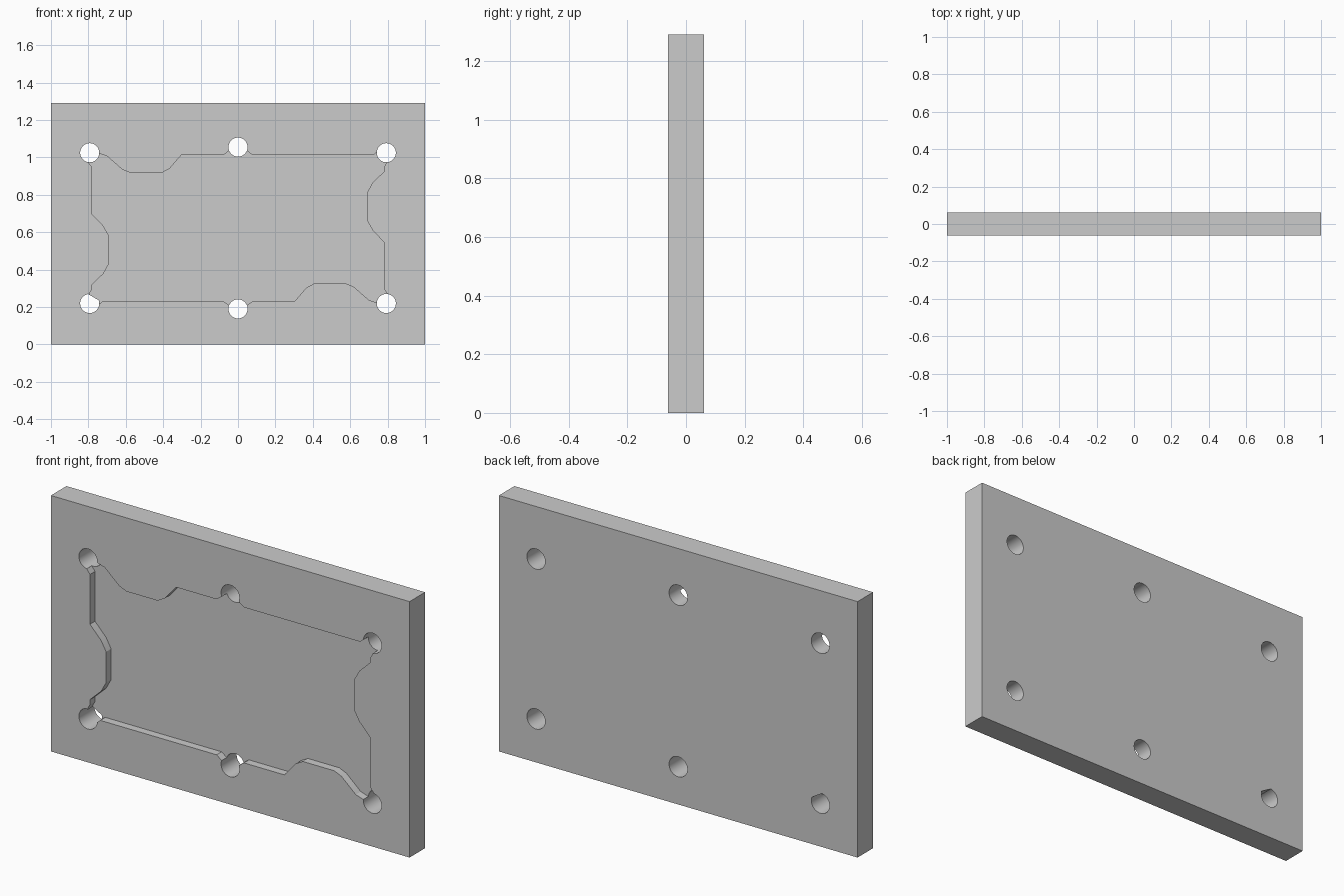
import bpy, bmesh, math

if "Cube" in bpy.data.objects:
    bpy.data.objects.remove(bpy.data.objects["Cube"])

HALF_T = 0.062       # half the plate thickness
HEIGHT = 1.29
MID_Z = 0.622        # centre of the pocket and hole pattern
DEPTH = 0.04         # pocket depth


def prism(name, outline, y0, y1):
    """Extrude an (x, z) outline from y0 to y1."""
    bm = bmesh.new()
    face = bm.faces.new([bm.verts.new((x, y0, z)) for x, z in outline])
    ext = bmesh.ops.extrude_face_region(bm, geom=[face])
    moved = [v for v in ext["geom"] if isinstance(v, bmesh.types.BMVert)]
    bmesh.ops.translate(bm, verts=moved, vec=(0, y1 - y0, 0))
    bmesh.ops.recalc_face_normals(bm, faces=bm.faces)
    mesh = bpy.data.meshes.new(name)
    bm.to_mesh(mesh)
    bm.free()
    obj = bpy.data.objects.new(name, mesh)
    bpy.context.collection.objects.link(obj)
    return obj


def cut(target, cutter):
    """Subtract the cutter and discard it."""
    cutter.hide_render = True
    mod = target.modifiers.new("cut", "BOOLEAN")
    mod.operation, mod.solver, mod.object = "DIFFERENCE", "EXACT", cutter
    bpy.context.view_layer.objects.active = target
    bpy.ops.object.modifier_apply(modifier=mod.name)
    bpy.data.objects.remove(cutter)


# Rectangular plate
plate = prism("plate", [(-1, 0), (1, 0), (1, HEIGHT), (-1, HEIGHT)], -HALF_T, HALF_T)

# Pocket outline: top and right edges, then the same turned half a revolution
half = [(-0.79, 1.025), (-0.74, 1.02), (-0.70, 1.007), (-0.62, 0.936),
        (-0.58, 0.919), (-0.405, 0.919), (-0.365, 0.941), (-0.302, 1.014),
        (-0.076, 1.014), (-0.045, 1.037), (0.045, 1.037), (0.076, 1.014),
        (0.725, 1.014), (0.75, 1.035),
        (0.795, 1.025), (0.795, 0.973), (0.782, 0.95), (0.782, 0.925),
        (0.72, 0.866), (0.692, 0.815), (0.692, 0.66), (0.72, 0.61),
        (0.782, 0.545), (0.782, 0.294), (0.80, 0.27)]
outline = half + [(-x, 2 * MID_Z - z) for x, z in half]
cut(plate, prism("pocket_cutter", outline, -HALF_T - 0.1, -HALF_T + DEPTH))

# Six through holes; the lower left one keeps a small flat web
for x, z in [(-0.793, 1.025), (0, 1.055), (0.793, 1.025),
             (-0.793, 0.219), (0, 0.19), (0.793, 0.219)]:
    web = x < -0.5 and z < 0.5
    ring = [(x + 0.051 * math.cos(math.radians(a)), z + 0.051 * math.sin(math.radians(a)))
            for a in range(0, 360, 10) if not (web and 20 < a < 100)]
    cut(plate, prism("hole_cutter", ring, -0.2, 0.2))

# Smooth hole walls, crisp edges elsewhere
bpy.ops.object.select_all(action="DESELECT")
plate.select_set(True)
bpy.context.view_layer.objects.active = plate
bpy.ops.object.shade_smooth_by_angle(angle=math.radians(20))
